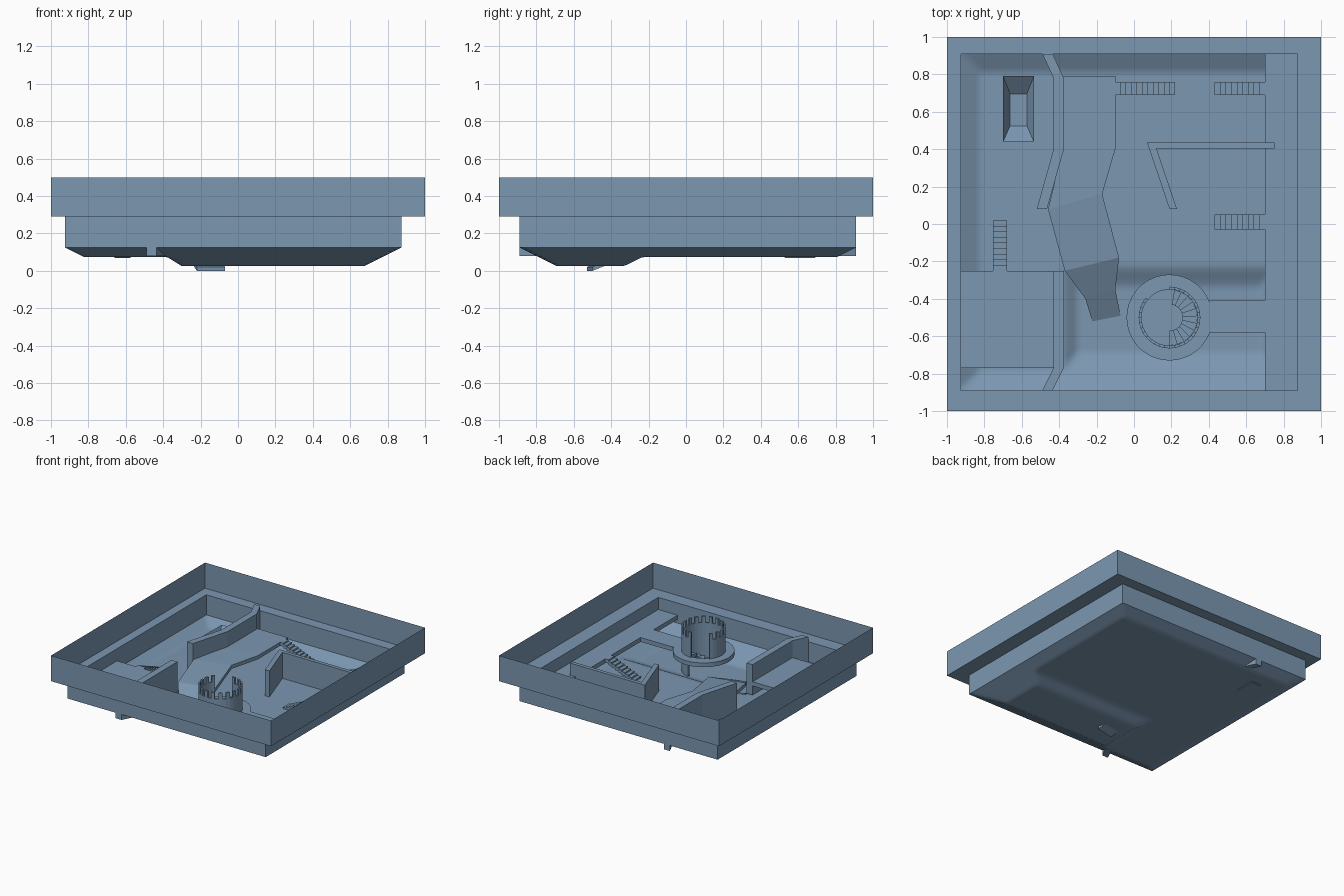
import bpy, bmesh, math

if "Cube" in bpy.data.objects:
    bpy.data.objects.remove(bpy.data.objects["Cube"])

mat = bpy.data.materials.new("slate blue")
mat.diffuse_color = (0.2, 0.31, 0.44, 1)
mat.use_nodes = True
mat.node_tree.nodes["Principled BSDF"].inputs["Base Color"].default_value = mat.diffuse_color

X0, X1, Y0, Y1 = -0.925, 0.875, -0.89, 0.91   # inner arena limits
RIM, DECK = 0.29, 0.19                         # rim height, walkway height


def finish(name, bm, recalc=True):
    if recalc:
        bmesh.ops.recalc_face_normals(bm, faces=bm.faces)
    me = bpy.data.meshes.new(name)
    bm.to_mesh(me)
    bm.free()
    me.materials.append(mat)
    ob = bpy.data.objects.new(name, me)
    bpy.context.collection.objects.link(ob)
    return ob


def add_prism(bm, pts, bottom, top):
    """Closed prism over a plan outline; bottom/top are numbers or lists."""
    n = len(pts)
    b = bottom if isinstance(bottom, list) else [bottom] * n
    t = top if isinstance(top, list) else [top] * n
    lo = [bm.verts.new((x, y, z)) for (x, y), z in zip(pts, b)]
    hi = [bm.verts.new((x, y, z)) for (x, y), z in zip(pts, t)]
    bm.faces.new(hi)
    bm.faces.new(lo[::-1])
    for i in range(n):
        j = (i + 1) % n
        bm.faces.new((lo[i], lo[j], hi[j], hi[i]))


def prism(name, pts, bottom, top):
    bm = bmesh.new()
    add_prism(bm, pts, bottom, top)
    return finish(name, bm)


def rect(x0, x1, y0, y1):
    return [(x0, y0), (x1, y0), (x1, y1), (x0, y1)]


def arc(r0, r1, a0, a1, n=1, cx=0.19, cy=-0.5):
    """Outline of a ring sector around the tower centre, in degrees."""
    def p(r, k):
        a = math.radians(a0 + (a1 - a0) * k / n)
        return (cx + r * math.cos(a), cy + r * math.sin(a))
    return [p(r1, k) for k in range(n + 1)] + [p(r0, k) for k in range(n, -1, -1)]


# Arena shell: inner wall, flat rim, outer wall (open surfaces)
bm = bmesh.new()
loops = [[bm.verts.new((x, y, z)) for x, y in rect(*lim)] for lim, z in (
    ((X0, X1, Y0, Y1), 0.125), ((X0, X1, Y0, Y1), RIM),
    ((-1, 1, -1, 1), RIM), ((-1, 1, -1, 1), 0.5))]
for a, b in zip(loops, loops[1:]):
    for i in range(4):
        j = (i + 1) % 4
        bm.faces.new((a[i], a[j], b[j], b[i]))
finish("arena_shell", bm)


# Terrain: banks at the edges, shallow floor, deeper basin front right
def clamp(v):
    return max(0.0, min(1.0, v))


def ground(x, y):
    bank = 0.125 - 0.5 * min(x - X0, X1 - x, y - Y0, Y1 - y)
    floor = 0.025 + 0.05 * max(clamp((-0.3 - x) / 0.08), clamp((y + 0.33) / 0.1))
    return max(bank, floor)


N = 72
bm = bmesh.new()
grid = []
for j in range(N + 1):
    y = Y0 + (Y1 - Y0) * j / N
    grid.append([])
    for i in range(N + 1):
        x = X0 + (X1 - X0) * i / N
        grid[j].append(bm.verts.new((x, y, ground(x, y))))
for j in range(N):
    for i in range(N):
        bm.faces.new((grid[j][i], grid[j][i + 1], grid[j + 1][i + 1], grid[j + 1][i])).smooth = True
finish("terrain", bm, False)

# Raised walkways
prism("right_ledge", rect(0.7, X1, Y0, Y1), 0.155, DECK)
prism("tower_bridge", rect(0.405, 0.7, -0.58, -0.41), 0.155, DECK)
prism("left_platform", rect(X0, -0.43, -0.77, -0.25), 0.155, DECK)

# Central plateau that runs down as a ramp, one slab per pair of edge points
rows = [(-0.38, 0.79, -0.1, 0.79, 0.205), (-0.38, 0.4, -0.1, 0.4, 0.205),
        (-0.46, 0.08, -0.17, 0.16, 0.2), (-0.37, -0.25, -0.08, -0.18, 0.165),
        (-0.26, -0.4, -0.1, -0.35, 0.09), (-0.22, -0.53, -0.07, -0.5, 0.02)]
bm = bmesh.new()
rings = []
for xl, yl, xr, yr, z in rows:
    zb = max(0.0, z - 0.03)
    rings.append([bm.verts.new(c) for c in
                  ((xl, yl, z), (xr, yr, z), (xr, yr, zb), (xl, yl, zb))])
for a, b in zip(rings, rings[1:]):
    for i in range(4):
        j = (i + 1) % 4
        bm.faces.new((a[i], a[j], b[j], b[i]))
bm.faces.new(rings[0])
bm.faces.new(rings[-1][::-1])
finish("plateau_ramp", bm)


# Tall dividing walls following plan paths, constant width along x
def path_wall(name, path, width, top):
    pts = path + [(x + width, y) for x, y in reversed(path)]
    prism(name, pts, 0.08, top)


path_wall("back_left_wall", [(-0.49, Y1), (-0.43, 0.78), (-0.43, 0.4), (-0.52, 0.08)], 0.055, 0.33)
path_wall("front_left_wall", [(-0.43, -0.25), (-0.43, -0.77), (-0.49, Y0)], 0.055, 0.33)
prism("angled_wall", [(0.07, 0.435), (0.19, 0.08), (0.23, 0.08), (0.12, 0.405),
                      (0.75, 0.405), (0.75, 0.435)], 0.076, RIM)


# Straight stairs: (low end, high end) along the run, sides, heights
def stairs(name, low, high, side0, side1, z0, z1, n, along_y=False):
    bm = bmesh.new()
    for k in range(n):
        a, b = sorted((low + (high - low) * k / n, low + (high - low) * (k + 1) / n))
        top = z0 + (z1 - z0) * (k + 1) / n
        pts = rect(side0, side1, a, b) if along_y else rect(a, b, side0, side1)
        add_prism(bm, pts, max(z0, top - 0.03), top)
    finish(name, bm)


stairs("back_ledge_stairs", 0.43, 0.7, 0.69, 0.76, 0.076, DECK, 9)
stairs("middle_ledge_stairs", 0.43, 0.7, -0.03, 0.05, 0.076, DECK, 9)
stairs("plateau_stairs", 0.22, -0.1, 0.69, 0.76, 0.076, 0.205, 11)
stairs("platform_stairs", 0.02, -0.25, -0.755, -0.68, 0.076, DECK, 9, True)

# Sunken hut: upright sides with a funnel down to a small floor
bm = bmesh.new()
loops = [[bm.verts.new((x, y, z)) for x, y in rect(*lim)] for lim, z in (
    ((-0.7, -0.535, 0.44, 0.79), 0.076), ((-0.7, -0.535, 0.44, 0.79), 0.15),
    ((-0.66, -0.575, 0.53, 0.69), 0.07))]
for a, b in zip(loops, loops[1:]):
    for i in range(4):
        j = (i + 1) % 4
        bm.faces.new((a[i], a[j], b[j], b[i]))
bm.faces.new(loops[-1])
finish("sunken_hut", bm, False)

# Round tower: balcony ring, notched wall with a doorway, lower wall, spiral steps
bm = bmesh.new()
for k in range(36):
    add_prism(bm, arc(0.15, 0.23, k * 10, k * 10 + 10), 0.155, DECK)
bmesh.ops.remove_doubles(bm, verts=bm.verts, dist=1e-5)
inner = [f for f in bm.faces if len(f.edges) == 4 and abs(f.normal.z) < 0.5
         and any(len(e.link_faces) > 3 for e in f.edges)
         and len({round(math.hypot(v.co.x - 0.19, v.co.y + 0.5), 3) for v in f.verts}) == 2]
bmesh.ops.delete(bm, geom=inner, context='FACES_ONLY')
finish("tower_balcony", bm)

bm = bmesh.new()
for k in range(31):
    a = 140 + k * 10
    add_prism(bm, arc(0.15, 0.165, a, a + 10), 0.15, 0.395 if k % 2 == 0 else 0.345)
finish("tower_wall", bm)
prism("tower_lower_wall", arc(0.15, 0.165, -90, 80, 17), 0.026, 0.156)

bm = bmesh.new()
for k in range(11):
    a = -90 + 170 * k / 11
    top = 0.03 + 0.16 * (k + 1) / 11
    add_prism(bm, arc(0.07, 0.15, a, a + 170 / 11), max(0.026, top - 0.03), top)
finish("spiral_steps", bm)
